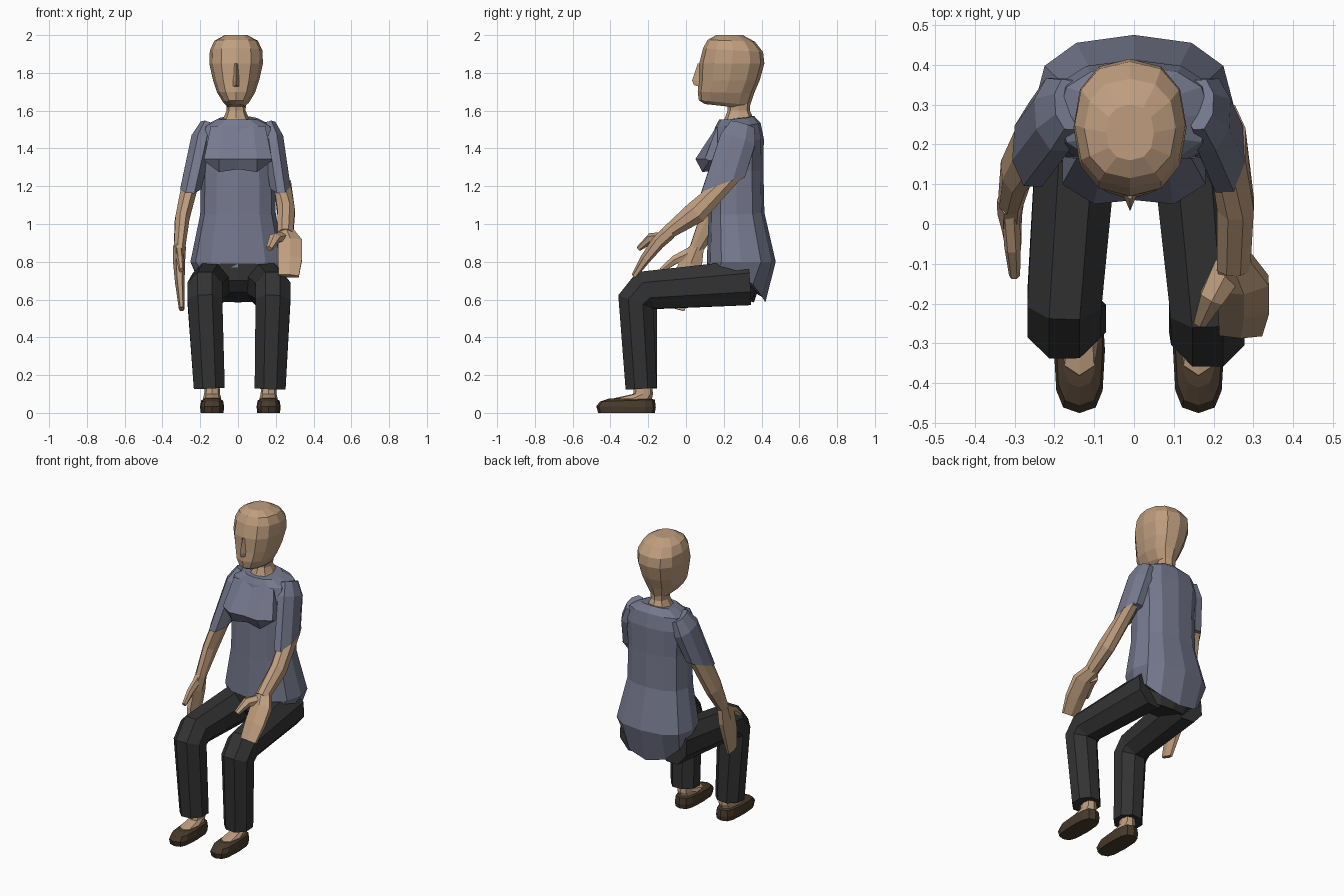
import bpy, bmesh, math
from mathutils import Vector


def material(name, rgb):
    m = bpy.data.materials.new(name)
    m.diffuse_color = (*rgb, 1)
    return m


SKIN = material("skin", (0.52, 0.34, 0.21))
SHIRT = material("shirt", (0.18, 0.19, 0.27))
PANTS = material("trousers", (0.033, 0.033, 0.034))
SHOE = material("shoe_leather", (0.065, 0.042, 0.025))
CUFF = (0, 0.35, -1)  # slanted plane of the sleeve openings


def skin_rings(name, rings, mat):
    """Bridge a list of equal-length point loops into a flat-shaded object."""
    bm = bmesh.new()
    loops = [[bm.verts.new(p) for p in r] for r in rings]
    n = len(loops[0])
    for a, b in zip(loops, loops[1:]):
        for i in range(n):
            j = (i + 1) % n
            bm.faces.new((a[i], a[j], b[j], b[i]))
    bm.faces.new(loops[0][::-1])
    bm.faces.new(loops[-1])
    bmesh.ops.recalc_face_normals(bm, faces=bm.faces)
    me = bpy.data.meshes.new(name)
    bm.to_mesh(me)
    bm.free()
    me.materials.append(mat)
    ob = bpy.data.objects.new(name, me)
    bpy.context.collection.objects.link(ob)
    return ob


def stack(name, rows, mat, cx=0.0, n=12, power=1.0, square=0.8):
    """Upright loft; row = z front, z back, y front, y back, half width."""
    rings = []
    for zf, zb, yf, yb, hw in rows:
        ring = []
        for i in range(n):
            t = 2 * math.pi * i / n
            c, s = math.cos(t), math.sin(t)
            c = math.copysign(abs(c) ** square, c)
            s = math.copysign(abs(s) ** square, s)
            f = (s + 1) / 2
            ring.append((cx + hw * c, yf + (yb - yf) * f, zf + (zb - zf) * f ** power))
        rings.append(ring)
    return skin_rings(name, rings, mat)


def tube(name, path, side, mat, n=8, start=None, end=None):
    """Loft along a path; point = x, y, z, half size along side, half size across.
    start / end override the direction of the first / last ring."""
    pts = [Vector(p[:3]) for p in path]
    k = 1 / math.cos(math.pi / n)
    last = len(pts) - 1
    rings = []
    for i, p in enumerate(path):
        t = Vector()
        if i:
            t += (pts[i] - pts[i - 1]).normalized()
        if i < last:
            t += (pts[i + 1] - pts[i]).normalized()
        if i == 0 and start:
            t = Vector(start)
        if i == last and end:
            t = Vector(end)
        t.normalize()
        nor = t.cross(Vector(side)).normalized()
        sid = nor.cross(t)
        rings.append([pts[i] + k * (sid * p[3] * math.cos(a) + nor * p[4] * math.sin(a))
                      for a in (2 * math.pi * (j + 0.5) / n for j in range(n))])
    return skin_rings(name, rings, mat)


# Head, nose and neck
HX = -0.01
stack("head", [(1.635, 1.61, 0.10, 0.33, 0.045), (1.655, 1.63, 0.068, 0.34, 0.068),
               (1.70, 1.69, 0.062, 0.36, 0.10), (1.76, 1.76, 0.068, 0.39, 0.122),
               (1.85, 1.85, 0.07, 0.415, 0.142), (1.93, 1.91, 0.09, 0.408, 0.139),
               (1.975, 1.965, 0.115, 0.365, 0.115), (2.0, 2.0, 0.16, 0.30, 0.06)],
      SKIN, HX, square=0.85)
skin_rings("nose", [[(HX - 0.008, 0.07, 1.85), (HX + 0.008, 0.07, 1.85), (HX, 0.062, 1.85)],
                    [(HX - 0.02, 0.08, 1.755), (HX + 0.02, 0.08, 1.755), (HX, 0.032, 1.76)],
                    [(HX - 0.02, 0.08, 1.725), (HX + 0.02, 0.08, 1.725), (HX, 0.042, 1.735)]], SKIN)
stack("neck", [(1.52, 1.53, 0.19, 0.355, 0.09), (1.56, 1.575, 0.205, 0.35, 0.065),
               (1.60, 1.60, 0.22, 0.338, 0.05), (1.67, 1.67, 0.22, 0.34, 0.055)],
      SKIN, HX, n=8)

# Shirt body, hem drops towards the back of the seat
stack("shirt_body", [(0.77, 0.585, 0.11, 0.42, 0.225), (0.80, 0.80, 0.11, 0.475, 0.252),
                     (1.05, 1.06, 0.12, 0.415, 0.20), (1.28, 1.28, 0.125, 0.41, 0.195),
                     (1.44, 1.45, 0.135, 0.412, 0.21), (1.515, 1.535, 0.155, 0.395, 0.19),
                     (1.552, 1.572, 0.175, 0.36, 0.11)], SHIRT, power=3)

# Chest wedge
chest = []
for x, d, low in ((-0.18, 0.035, 1.335), (-0.10, 0.085, 1.275), (0, 0.075, 1.29),
                  (0.10, 0.085, 1.275), (0.18, 0.035, 1.335)):
    chest.append([(x * 0.8, 0.165, 1.52), (x, 0.135 - d, 1.345),
                  (x, 0.15 - d * 0.75, low), (x, 0.17, low + 0.01)])
skin_rings("shirt_chest", chest, SHIRT)

# Trouser seat
stack("trouser_seat", [(0.64, 0.585, 0.16, 0.36, 0.14), (0.70, 0.68, 0.11, 0.39, 0.20),
                       (0.79, 0.78, 0.11, 0.39, 0.21)], PANTS)

# Legs, feet: side name, sign, knee x, cuff x, foot x, y shift
for label, s, kx, ax, fx, dy in (("right", 1, 0.185, 0.17, 0.162, 0.0),
                                 ("left", -1, -0.175, -0.152, -0.137, 0.02)):
    tube(label + "_trouser_leg",
         [(s * 0.135, 0.33, 0.69, 0.105, 0.12), (kx, -0.212 + dy, 0.648, 0.093, 0.108),
          (kx, -0.266 + dy, 0.59, 0.092, 0.098), (ax, -0.237, 0.13, 0.082, 0.083)],
         (1, 0, 0), PANTS)
    stack(label + "_foot", [(0.03, 0.03, -0.40, -0.18, 0.045), (0.078, 0.075, -0.38, -0.18, 0.048),
                            (0.10, 0.10, -0.28, -0.175, 0.042), (0.17, 0.17, -0.27, -0.18, 0.038)],
          SKIN, fx, n=8)
    stack(label + "_shoe", [(0, 0, -0.465, -0.165, 0.06), (0.035, 0.03, -0.475, -0.16, 0.064),
                            (0.06, 0.07, -0.455, -0.165, 0.058), (0.075, 0.075, -0.41, -0.19, 0.042)],
          SHOE, fx, n=12, square=0.65)

# Sleeves
tube("right_sleeve", [(0.165, 0.30, 1.525, 0.035, 0.065), (0.187, 0.275, 1.445, 0.055, 0.095),
                      (0.222, 0.195, 1.205, 0.055, 0.122)], (1, 0, 0.15), SHIRT, end=CUFF)
tube("left_sleeve", [(-0.165, 0.30, 1.525, 0.035, 0.065), (-0.192, 0.275, 1.445, 0.058, 0.095),
                     (-0.247, 0.20, 1.20, 0.056, 0.112)], (1, 0, -0.2), SHIRT, end=CUFF)

# Right arm, hand resting on the knee
tube("right_arm", [(0.235, 0.20, 1.215, 0.045, 0.105), (0.255, 0.05, 1.06, 0.046, 0.06),
                   (0.25, -0.11, 0.945, 0.042, 0.034)], (1, 0, 0), SKIN, start=CUFF)
tube("right_hand", [(0.25, -0.09, 0.955, 0.042, 0.034), (0.275, -0.15, 0.90, 0.064, 0.032),
                    (0.275, -0.215, 0.815, 0.064, 0.024), (0.268, -0.275, 0.725, 0.054, 0.013)],
     (1, 0, -0.05), SKIN, 6)
tube("right_thumb", [(0.24, -0.11, 0.925, 0.04, 0.03), (0.195, -0.185, 0.925, 0.03, 0.024),
                     (0.165, -0.25, 0.87, 0.016, 0.012)], (1, 0, 0), SKIN, 6)

# Left arm, hand hanging beside the thigh
tube("left_arm", [(-0.253, 0.205, 1.21, 0.045, 0.095), (-0.295, 0.135, 1.03, 0.038, 0.062),
                  (-0.31, 0.055, 0.87, 0.03, 0.036)], (1, 0, -0.2), SKIN, start=CUFF)
tube("left_hand", [(-0.31, 0.06, 0.88, 0.036, 0.03), (-0.312, 0.025, 0.79, 0.062, 0.027),
                   (-0.308, -0.01, 0.69, 0.06, 0.022), (-0.298, -0.05, 0.55, 0.042, 0.013)],
     (0, 1, 0), SKIN, 6)
tube("left_thumb", [(-0.31, 0.03, 0.85, 0.03, 0.02), (-0.305, -0.06, 0.81, 0.022, 0.018),
                    (-0.30, -0.13, 0.755, 0.013, 0.012)], (0, 1, 0), SKIN, 6)
